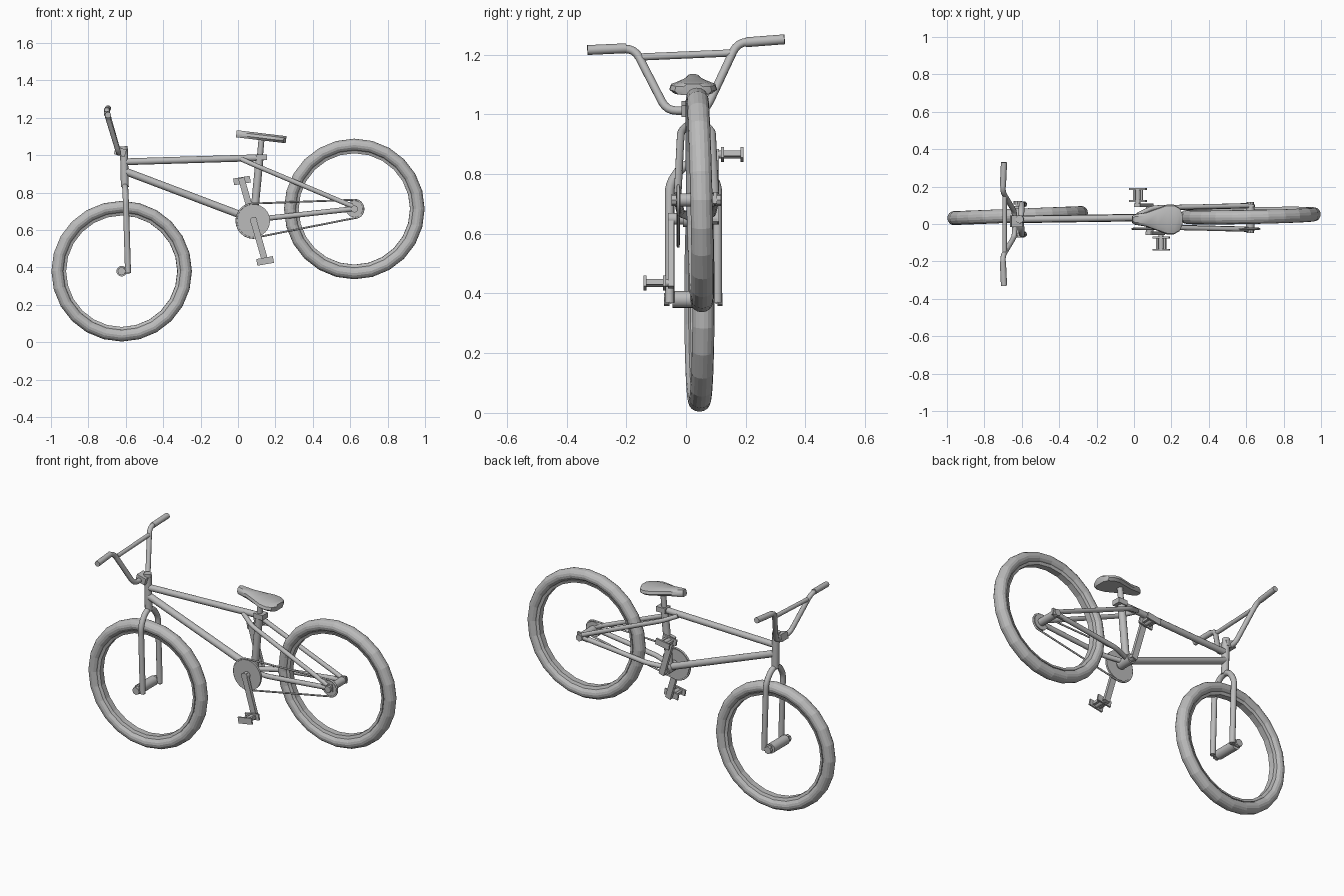
import bpy
import bmesh
from math import pi, cos, sin, radians
from mathutils import Vector

if "Cube" in bpy.data.objects:
    bpy.data.objects.remove(bpy.data.objects["Cube"], do_unlink=True)

GREY = (0.5, 0.5, 0.5, 1)
grey = bpy.data.materials.new("plain_grey")
grey.use_nodes = True
grey.diffuse_color = GREY
grey.node_tree.nodes["Principled BSDF"].inputs["Base Color"].default_value = GREY

MID = 0.035               # sideways position of the frame plane
HEAD_X = -0.61
FRONT_HUB = Vector((-0.622, 0.045, 0.38))
REAR_HUB = Vector((0.622, 0.045, 0.713))
CRANK = Vector((0.083, MID, 0.65))


def finish(obj, smooth=True):
    obj.data.materials.clear()
    obj.data.materials.append(grey)
    bpy.ops.object.select_all(action="DESELECT")
    obj.select_set(True)
    bpy.context.view_layer.objects.active = obj
    if smooth:
        bpy.ops.object.shade_smooth_by_angle(angle=radians(35))
    return obj


def from_bmesh(name, bm, smooth=True):
    bmesh.ops.recalc_face_normals(bm, faces=bm.faces)
    mesh = bpy.data.meshes.new(name)
    bm.to_mesh(mesh)
    bm.free()
    obj = bpy.data.objects.new(name, mesh)
    bpy.context.collection.objects.link(obj)
    return finish(obj, smooth)


def rounded(points, bend):
    """Replace the inner corners of a path with short arcs."""
    pts = [Vector(p) for p in points]
    path = [pts[0]]
    for before, corner, after in zip(pts, pts[1:], pts[2:]):
        a = corner + (before - corner).normalized() * bend
        b = corner + (after - corner).normalized() * bend
        for i in range(5):
            t = i / 4
            path.append(a * (1 - t) ** 2 + corner * 2 * t * (1 - t) + b * t * t)
    return path + [pts[-1]]


def tube(name, points, radius, bend=0.03, closed=False):
    path = [Vector(p) for p in points] if closed else rounded(points, bend)
    curve = bpy.data.curves.new(name, "CURVE")
    curve.dimensions = "3D"
    curve.bevel_depth = radius
    curve.bevel_resolution = 4
    curve.use_fill_caps = True
    spline = curve.splines.new("POLY")
    spline.points.add(len(path) - 1)
    for point, co in zip(spline.points, path):
        point.co = (*co, 1)
    spline.use_cyclic_u = closed
    obj = bpy.data.objects.new(name, curve)
    bpy.context.collection.objects.link(obj)
    bpy.ops.object.select_all(action="DESELECT")
    obj.select_set(True)
    bpy.context.view_layer.objects.active = obj
    bpy.ops.object.convert(target="MESH")
    return finish(bpy.context.object)


def axle(name, x, z, y0, y1, radius, sides=20):
    bpy.ops.mesh.primitive_cylinder_add(vertices=sides, radius=radius, depth=abs(y1 - y0),
                                        location=(x, (y0 + y1) / 2, z), rotation=(pi / 2, 0, 0))
    bpy.context.object.name = name
    return finish(bpy.context.object)


def box(name, location, size, tilt=0):
    bpy.ops.mesh.primitive_cube_add(size=1, location=location, rotation=(0, tilt, 0))
    bpy.context.object.name = name
    bpy.context.object.scale = size
    return finish(bpy.context.object, False)


def ring(name, profile, segments, hub, lean, yaw):
    """Spin a closed (radius, y) profile around the wheel axis."""
    bm = bmesh.new()
    loops = []
    for s in range(segments):
        a = 2 * pi * s / segments
        loops.append([bm.verts.new((r * cos(a), y, r * sin(a))) for r, y in profile])
    n = len(profile)
    for s in range(segments):
        here, there = loops[s], loops[(s + 1) % segments]
        for i in range(n):
            j = (i + 1) % n
            bm.faces.new((here[i], here[j], there[j], there[i]))
    obj = from_bmesh(name, bm, False)
    obj.location = hub
    obj.rotation_euler = (lean, 0, yaw)


# Wheels: faceted tyre and a slim rim, without spokes
tyre = [(0.343 + 0.033 * cos(2 * pi * i / 16), 0.037 * sin(2 * pi * i / 16)) for i in range(16)]
rim = [(0.298, -0.018), (0.314, -0.024), (0.314, 0.024), (0.298, 0.018)]
for side, hub, lean, yaw in (("front", FRONT_HUB, 0, 0.04), ("rear", REAR_HUB, 0.023, 0.02)):
    ring(side + "_tyre", tyre, 24, hub, lean, yaw)
    ring(side + "_rim", rim, 24, hub, lean, yaw)

# Main frame
tube("head_tube", [(HEAD_X, MID - 0.01, 1.03), (-0.605, MID - 0.01, 0.83)], 0.021)
tube("top_tube", [(HEAD_X, MID - 0.01, 0.965), (0.12, MID, 0.987)], 0.018)
tube("down_tube", [(HEAD_X, MID - 0.01, 0.917), (CRANK.x, MID, 0.655)], 0.02)
tube("seat_tube", [CRANK, (0.117, MID, 1.0)], 0.021)
tube("seat_post", [(0.117, MID, 0.99), (0.126, MID, 1.09)], 0.016)
box("seat_clamp", (0.125, MID, 0.99), (0.06, 0.05, 0.03))
axle("bottom_bracket", CRANK.x, CRANK.z, -0.01, 0.08, 0.028)

# Rear stays, dropouts, and the fork legs on both sides
for side, s in (("right", -1), ("left", 1)):
    y = MID + s * 0.063
    tube(side + "_seat_stay", [(0.02, MID + s * 0.012, 0.978), (0.1, MID + s * 0.052, 0.943),
                               (0.61, y, 0.728)], 0.013)
    tube(side + "_chain_stay", [(CRANK.x, MID + s * 0.015, 0.655), (0.2, MID + s * 0.052, 0.668),
                                (0.61, y, 0.713)], 0.014)
    box(side + "_rear_dropout", (0.61, y, 0.717), (0.07, 0.012, 0.04), -0.1)
    f = MID - 0.01 + s * 0.08
    tube(side + "_fork_leg", [(-0.605, MID - 0.01, 0.835), (-0.603, MID - 0.01 + s * 0.035, 0.83),
                              (-0.6, f, 0.765), (-0.588, f, 0.37)], 0.016)
    box(side + "_front_dropout", (-0.607, f, 0.382), (0.055, 0.012, 0.035))
    axle(side + "_front_nut", FRONT_HUB.x, FRONT_HUB.z, f, f + s * 0.018, 0.022, 8)
    axle(side + "_rear_nut", REAR_HUB.x, REAR_HUB.z, y, y + s * 0.02, 0.02, 8)
axle("front_hub", FRONT_HUB.x, FRONT_HUB.z, -0.045, 0.095, 0.028)
axle("rear_hub", REAR_HUB.x, REAR_HUB.z, -0.025, 0.095, 0.022)

# Stem and handlebar
tube("stem_cap", [(HEAD_X, MID - 0.01, 1.0), (-0.612, MID - 0.01, 1.048)], 0.022)
box("stem_clamp", (-0.63, 0.015, 1.018), (0.06, 0.06, 0.04), 0.25)
bar = []
for s in (-1, 1):
    rise = 0.01 * s
    half = [(-0.638, s * 0.065, 1.012), (-0.702, s * 0.172, 1.23 + rise),
            (-0.695, s * 0.325, 1.232 + rise * 1.8)]
    bar += half[::-1] if s < 0 else half
    tube(("left" if s > 0 else "right") + "_grip",
         [(-0.701, s * 0.2, 1.231 + rise), (-0.695, s * 0.33, 1.233 + rise * 1.8)], 0.0165)
tube("handlebar", bar, 0.014, 0.035)
tube("handlebar_brace", [(-0.692, -0.148, 1.192), (-0.692, 0.148, 1.205)], 0.012)

# Chainring, rear cog and chain
axle("chainring", CRANK.x, CRANK.z, -0.02, -0.032, 0.088, 32)
axle("rear_cog", REAR_HUB.x, REAR_HUB.z, -0.018, -0.03, 0.045, 20)
loop = []
for hub, radius, start in ((CRANK, 0.092, pi / 2), (REAR_HUB, 0.049, -pi / 2)):
    for i in range(13):
        a = start + pi * i / 12
        loop.append((hub.x + radius * cos(a), -0.026, hub.z + radius * sin(a)))
tube("chain", loop, 0.005, closed=True)

# Crank arms and pedals, opposite each other
axle("crank_spindle", CRANK.x, CRANK.z, -0.06, 0.105, 0.02)
for side, s in (("right", -1), ("left", 1)):
    y = MID + s * 0.075 - 0.01
    end = Vector((CRANK.x - s * 0.062, y, CRANK.z + s * 0.215))
    start = Vector((CRANK.x, y, CRANK.z))
    arm = end - start
    angle = Vector((0, 0, 1)).angle(arm) if s > 0 else -Vector((0, 0, -1)).angle(arm) * -1
    box(side + "_crank_arm", (start + end) / 2, (0.034, 0.02, arm.length + 0.03), -angle)
    axle(side + "_pedal_axle", end.x, end.z, y, y + s * 0.09, 0.014, 12)
    for inner in (0.022, 0.088):
        box(side + "_pedal_plate", (end.x, y + s * inner, end.z), (0.09, 0.01, 0.036), -0.17)
    for edge in (-1, 1):
        box(side + "_pedal_bar", (end.x + edge * 0.02, y + s * 0.055, end.z - edge * -0.0035),
            (0.012, 0.065, 0.018), -0.17)

# Saddle: cross-sections widening from nose to tail, bevelled edges
bm = bmesh.new()
stations = [(-0.135, 0.018), (-0.12, 0.028), (-0.06, 0.038), (0.0, 0.06), (0.05, 0.079),
            (0.09, 0.079), (0.12, 0.062), (0.133, 0.035)]
rows = []
for x, w in stations:
    section = [(-w * 0.8, -0.018), (-w, -0.006), (-w * 0.93, 0.01), (-w * 0.55, 0.02),
               (w * 0.55, 0.02), (w * 0.93, 0.01), (w, -0.006), (w * 0.8, -0.018)]
    rows.append([bm.verts.new((x, y, z)) for y, z in section])
for a, b in zip(rows, rows[1:]):
    for i in range(8):
        j = (i + 1) % 8
        bm.faces.new((a[i], a[j], b[j], b[i]))
bm.faces.new(rows[0])
bm.faces.new(rows[-1])
saddle = from_bmesh("saddle", bm)
saddle.location = (0.125, 0.024, 1.098)
saddle.rotation_euler = (0, 0.12, 0)
